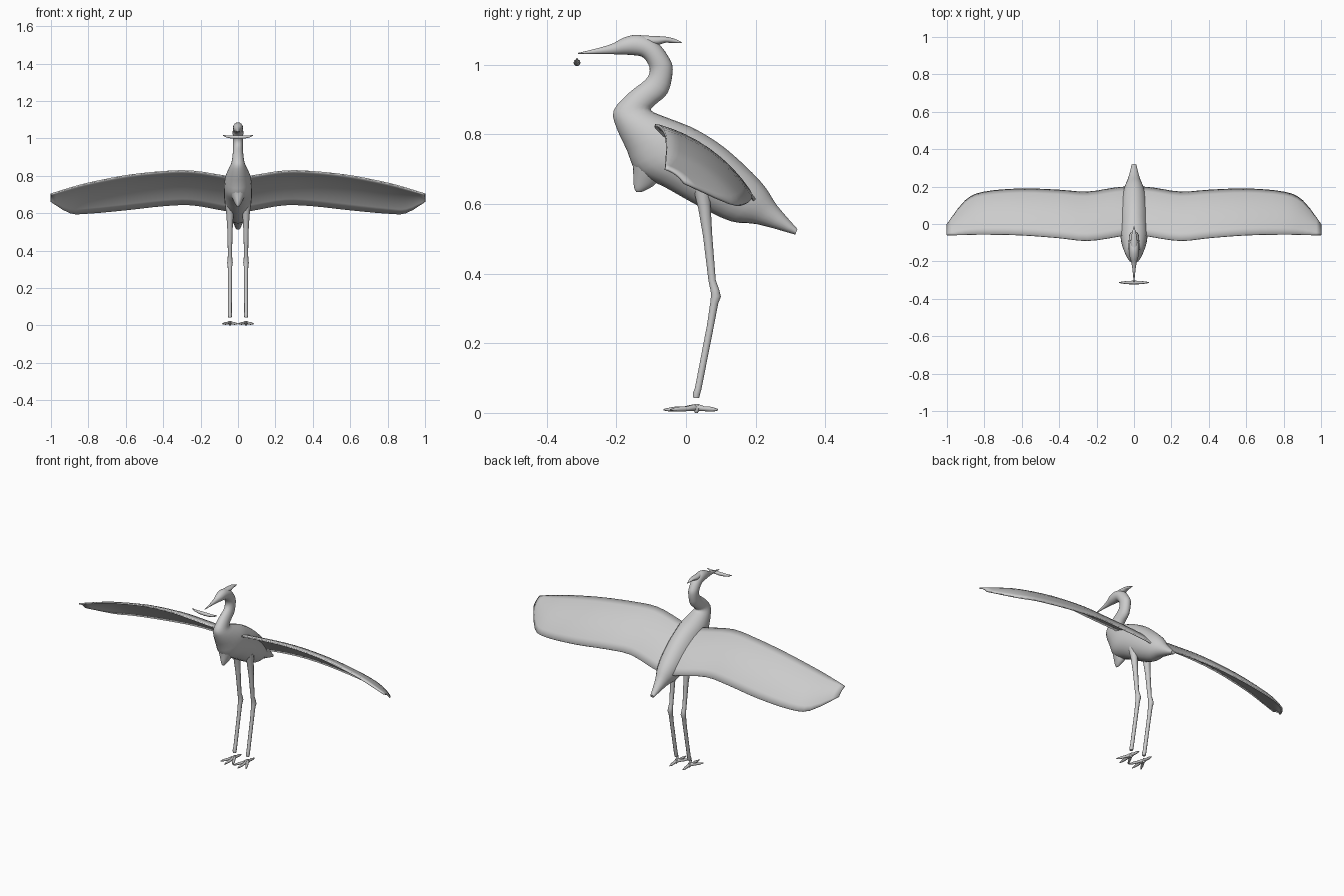
import bpy, bmesh, math
from mathutils import Vector as V

if "Cube" in bpy.data.objects:
    bpy.data.objects.remove(bpy.data.objects["Cube"])

grey = bpy.data.materials.new("plain grey")
grey.diffuse_color = (0.6, 0.6, 0.6, 1)
grey.use_nodes = True
grey.node_tree.nodes["Principled BSDF"].inputs["Base Color"].default_value = grey.diffuse_color


def finish(name, bm, angle=50):
    bmesh.ops.recalc_face_normals(bm, faces=bm.faces)
    me = bpy.data.meshes.new(name)
    bm.to_mesh(me)
    bm.free()
    ob = bpy.data.objects.new(name, me)
    bpy.context.collection.objects.link(ob)
    me.materials.append(grey)
    bpy.context.view_layer.objects.active = ob
    ob.select_set(True)
    bpy.ops.object.shade_smooth_by_angle(angle=math.radians(angle))
    ob.select_set(False)
    return ob


def smooth_rows(rows, steps):
    """Catmull-Rom interpolation between rows of numbers."""
    out = []
    n = len(rows)
    for i in range(n - 1):
        a, b, c, d = (rows[max(0, min(n - 1, i + k))] for k in (-1, 0, 1, 2))
        for s in range(steps):
            t = s / steps
            out.append([0.5 * (2 * q + (r - p) * t + (2 * p - 5 * q + 4 * r - u) * t * t
                               + (3 * q - p - 3 * r + u) * t ** 3)
                        for p, q, r, u in zip(a, b, c, d)])
    return out + [list(rows[-1])]


def loft(name, rings, sides=16):
    """Rings are (centre, half axis, half axis)."""
    bm = bmesh.new()
    loops = [[bm.verts.new(c + u * math.cos(2 * math.pi * k / sides)
                           + w * math.sin(2 * math.pi * k / sides)) for k in range(sides)]
             for c, u, w in rings]
    for p, q in zip(loops, loops[1:]):
        for k in range(sides):
            j = (k + 1) % sides
            bm.faces.new((p[k], p[j], q[j], q[k]))
    bm.faces.new(loops[0])
    bm.faces.new(loops[-1])
    return finish(name, bm)


def profile_loft(name, rows, steps=3, sides=20):
    """Rows: top y, top z, bottom y, bottom z, half width."""
    rings = []
    for ty, tz, by, bz, w in smooth_rows(rows, steps):
        top, bot = V((0, ty, tz)), V((0, by, bz))
        rings.append(((top + bot) / 2, (top - bot) / 2, V((max(w, 0.001), 0, 0))))
    return loft(name, rings, sides)


def tube(name, pts, sides=10, flat=1.0):
    """Points: x, y, z, radius."""
    rings = []
    for i, p in enumerate(pts):
        d = (V(pts[min(i + 1, len(pts) - 1)][:3]) - V(pts[max(i - 1, 0)][:3])).normalized()
        ref = V((0, 0, 1)) if abs(d.z) < 0.8 else V((0, 1, 0))
        u = d.cross(ref).normalized()
        rings.append((V(p[:3]), u * p[3], u.cross(d) * p[3] * flat))
    return loft(name, rings, sides)


# body, curved neck, head and beak in one skin
profile_loft("body_neck_head", [
    (-.31, 1.034, -.31, 1.031, .002),
    (-.255, 1.047, -.255, 1.031, .007),
    (-.21, 1.061, -.205, 1.030, .014),
    (-.178, 1.078, -.175, 1.029, .023),
    (-.135, 1.086, -.148, 1.027, .027),
    (-.085, 1.066, -.127, 1.023, .028),
    (-.05, 1.022, -.112, 1.008, .028),
    (-.038, .985, -.104, .984, .027),
    (-.052, .92, -.116, .957, .027),
    (-.088, .886, -.165, .918, .030),
    (-.10, .868, -.208, .868, .036),
    (-.06, .85, -.20, .82, .052),
    (.01, .823, -.17, .755, .069),
    (.07, .79, -.14, .69, .075),
    (.125, .75, -.06, .648, .075),
    (.19, .69, .04, .592, .069),
    (.23, .645, .13, .55, .055),
    (.262, .595, .205, .542, .034),
    (.32, .528, .314, .512, .012)])

# pointed breast plume
profile_loft("breast_plume", [
    (-.08, .76, -.165, .77, .05),
    (-.07, .70, -.153, .71, .04),
    (-.085, .66, -.151, .665, .022),
    (-.115, .64, -.148, .643, .010),
    (-.13, .634, -.142, .634, .003)])

# head crest
profile_loft("crest", [
    (-.15, 1.084, -.14, 1.06, .012),
    (-.10, 1.083, -.09, 1.055, .018),
    (-.055, 1.080, -.06, 1.063, .013),
    (-.032, 1.074, -.04, 1.062, .008),
    (-.012, 1.065, -.013, 1.062, .002)])

# wings: cambered sheet from front edge to back edge
# rows: x, front y, front z, back y, back z
wing_rows = smooth_rows([
    (.0, -.05, .785, .20, .60),
    (.10, -.07, .803, .192, .62),
    (.25, -.09, .825, .17, .645),
    (.40, -.075, .822, .18, .64),
    (.60, -.06, .80, .187, .618),
    (.80, -.056, .76, .17, .60),
    (.90, -.058, .733, .125, .602),
    (1.0, -.06, .702, -.005, .66)], 3)
CH = 8
for side, label in ((1, "left"), (-1, "right")):
    bm = bmesh.new()
    grid = []
    for x, fy, fz, by, bz in wing_rows:
        f, b = V((side * x, fy, fz)), V((side * x, by, bz))
        lift = 0.09 * (b - f).length
        normal = V((0, .58, .81))
        grid.append([bm.verts.new(f.lerp(b, k / CH) + normal * lift * 4 * (k / CH) * (1 - k / CH))
                     for k in range(CH + 1)])
    for p, q in zip(grid, grid[1:]):
        for k in range(CH):
            bm.faces.new((p[k], p[k + 1], q[k + 1], q[k]))
    wing = finish(label + "_wing", bm)
    mod = wing.modifiers.new("thickness", 'SOLIDIFY')
    mod.thickness = 0.008
    mod.offset = 0

# legs and feet
for side, label in ((1, "left"), (-1, "right")):
    x = side * .043
    tube(label + "_leg", [
        (x, .045, .65, .026), (x, .053, .59, .019), (x, .062, .51, .014),
        (x, .075, .38, .011), (x, .083, .352, .013), (x, .086, .335, .015),
        (x, .081, .315, .012), (x, .07, .25, .0105), (x, .035, .07, .010),
        (x, .030, .055, .011), (x, .029, .043, .009)])
    tips = ((0, -.065), (.041, -.045), (-.041, -.045), (0, .092))
    for i, (dx, ty) in enumerate(tips):
        def along(t, z, r):
            return (x + dx * t, .03 + (ty - .03) * t, z, r)
        tube(f"{label}_toe_{i + 1}", [
            along(-.06, .014, .006), along(.1, .015, .0095), along(.35, .012, .007),
            along(.6, .011, .0075), along(.85, .0095, .005), along(1, .009, .002)], 8)
    # underside pad that rests on the ground
    tube(label + "_foot_pad", [
        (x, .03, 0, .004), (x, .03, .012, .011), (x, .03, .025, .006)], 8)

# small fish in front of the beak
tube("fish", [
    (-.08, -.313, 1.017, .002), (-.06, -.313, 1.010, .006), (-.03, -.313, 1.007, .009),
    (0, -.313, 1.006, .010), (.03, -.313, 1.007, .009), (.06, -.313, 1.010, .006),
    (.08, -.313, 1.017, .002)])
